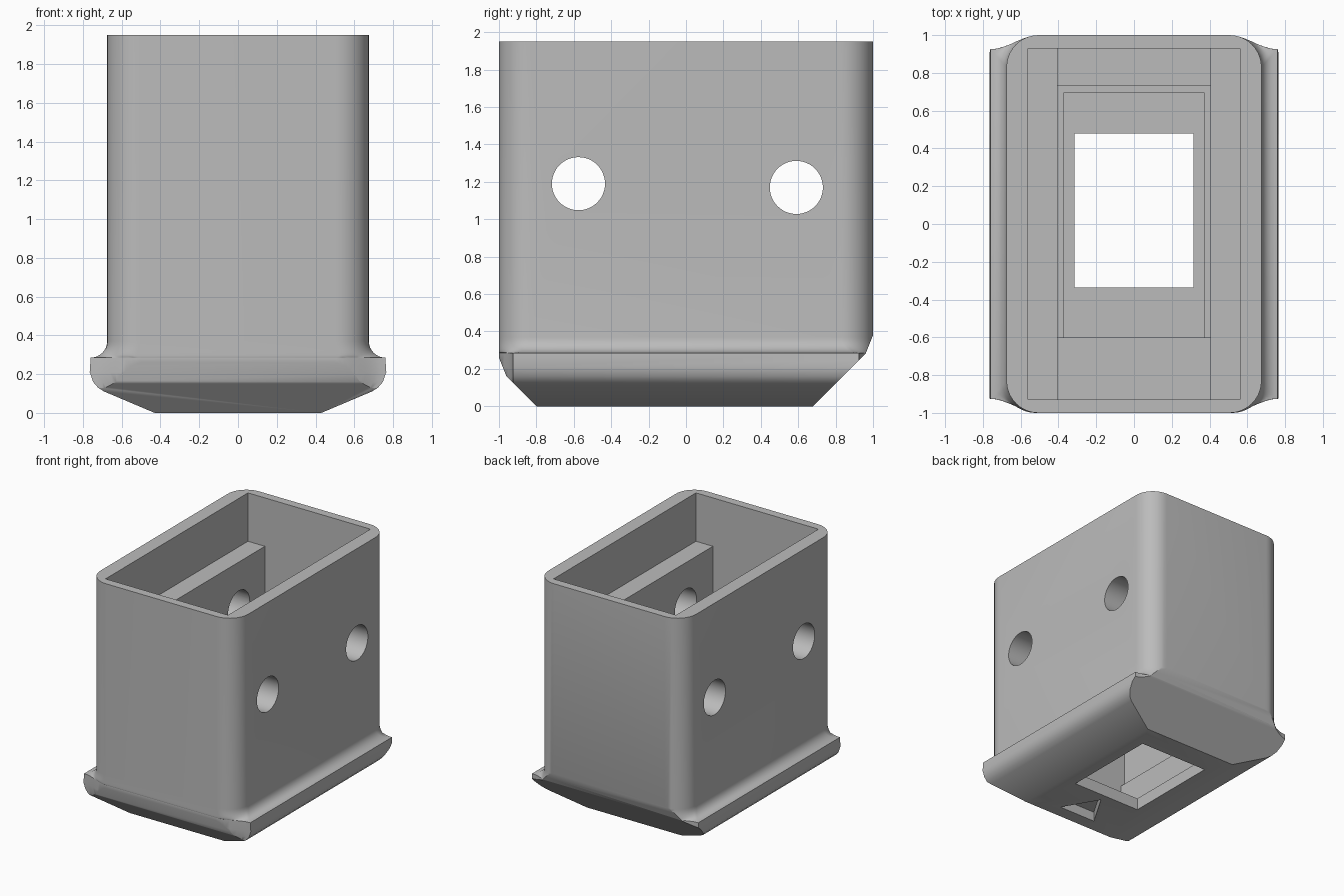
import bpy, bmesh, math
from mathutils import Vector

if "Cube" in bpy.data.objects:
    bpy.data.objects.remove(bpy.data.objects["Cube"], do_unlink=True)

grey = bpy.data.materials.new("plain_grey")
grey.use_nodes = True
GREY = (0.5, 0.5, 0.5, 1)
grey.diffuse_color = GREY
grey.node_tree.nodes["Principled BSDF"].inputs["Base Color"].default_value = GREY

STEPS = 10
TOP = 1.95


def add_object(name, bm):
    bmesh.ops.recalc_face_normals(bm, faces=bm.faces[:])
    mesh = bpy.data.meshes.new(name)
    bm.to_mesh(mesh)
    bm.free()
    mesh.materials.append(grey)
    obj = bpy.data.objects.new(name, mesh)
    bpy.context.collection.objects.link(obj)
    return obj


def corner(w, flare):
    """One corner of the outline, blended from a round to an outswept horn."""
    pts = []
    start = min(0.5, w - 0.05)
    for i in range(STEPS + 1):
        s = i / STEPS
        a = s * math.pi / 2
        round_pt = Vector((w - 0.17 + 0.17 * math.sin(a), 0.83 + 0.17 * math.cos(a)))
        ease = s * s * (3 - 2 * s)
        horn_pt = Vector((start + (w - start) * s, 1 - 0.075 * ease))
        pts.append(round_pt.lerp(horn_pt, flare))
    return pts


def outline(w, flare):
    c = corner(w, flare)
    right = c + [Vector((p.x, -p.y)) for p in reversed(c)]
    return right + [Vector((-p.x, p.y)) for p in reversed(right)]


# Shell: outlines stacked by height as (height, half width, flare)
layers = [(0, 0.43, 1), (0.11, 0.69, 1), (0.13, 0.722, 1), (0.16, 0.748, 1),
          (0.21, 0.765, 1)]
for i in range(9):
    a = math.pi / 2 * (1 - i / 8)
    layers.append((0.37 - 0.085 * math.sin(a), 0.76 - 0.085 * math.cos(a),
                   1 - math.sin(math.pi / 2 - a)))
layers.append((TOP, 0.675, 0))

bm = bmesh.new()
rings = [[bm.verts.new((p.x, p.y, z)) for p in outline(w, f)] for z, w, f in layers]
for low, high in zip(rings, rings[1:]):
    n = len(low)
    for i in range(n):
        j = (i + 1) % n
        bm.faces.new((low[i], low[j], high[j], high[i]))
bm.faces.new(rings[0])
bm.faces.new(rings[-1])
bmesh.ops.recalc_face_normals(bm, faces=bm.faces[:])

# Sloped undersides at the front and back, with softened upper edges
cuts = [((0, -0.8, 0), (0, -1, -1)), ((0, -1, 0.26), (0, -1, -0.4)),
        ((0, 0.68, 0), (0, 1, -1)), ((0, 1, 0.38), (0, 1, -0.4))]
for point, normal in cuts:
    bmesh.ops.bisect_plane(bm, geom=bm.verts[:] + bm.edges[:] + bm.faces[:], dist=1e-5,
                           plane_co=point, plane_no=Vector(normal).normalized(),
                           clear_outer=True)
    rim = [e for e in bm.edges if e.is_boundary]
    bmesh.ops.holes_fill(bm, edges=rim, sides=0)
shell = add_object("shell", bm)


def prism(name, base, direction):
    """Extrude a closed polygon along a direction."""
    bm = bmesh.new()
    face = bm.faces.new([bm.verts.new(p) for p in base])
    new = bmesh.ops.extrude_face_region(bm, geom=[face])["geom"]
    bmesh.ops.translate(bm, vec=direction,
                        verts=[v for v in new if isinstance(v, bmesh.types.BMVert)])
    return add_object(name, bm)


def well(name, half, y0, y1, z):
    base = [(-half, y0, z), (half, y0, z), (half, y1, z), (-half, y1, z)]
    return prism(name, base, (0, 0, 2.2 - z))


def pin_hole(name, y, z):
    ring = [math.tau * i / 48 for i in range(48)]
    base = [(-1, y + 0.142 * math.cos(a), z + 0.142 * math.sin(a)) for a in ring]
    return prism(name, base, (2, 0, 0))


# Stepped cavity, floor opening, cross holes and the triangular recess below
cutters = [
    well("upper_cavity", 0.56, -0.93, 0.93, 1.55),
    well("slot", 0.405, -0.93, 0.93, 0.85),
    well("pocket", 0.405, -0.6, 0.73, 0.35),
    well("lower_pocket", 0.37, -0.6, 0.695, 0.1),
    well("floor_opening", 0.315, -0.335, 0.48, -0.2),
    pin_hole("front_pin_hole", -0.575, 1.19),
    pin_hole("back_pin_hole", 0.59, 1.17),
    prism("triangle_recess", [(0, -0.4, -0.1), (-0.17, -0.69, -0.1), (0.17, -0.69, -0.1)],
          (0, 0, 0.18)),
]
bpy.ops.object.select_all(action="DESELECT")
bpy.context.view_layer.objects.active = shell
shell.select_set(True)
for cutter in cutters:
    cutter.hide_render = True
    mod = shell.modifiers.new(cutter.name, "BOOLEAN")
    mod.operation = "DIFFERENCE"
    mod.solver = "EXACT"
    mod.object = cutter
    bpy.ops.object.modifier_apply(modifier=mod.name)
    bpy.data.objects.remove(cutter, do_unlink=True)

bpy.ops.object.shade_smooth_by_angle(angle=math.radians(30))
